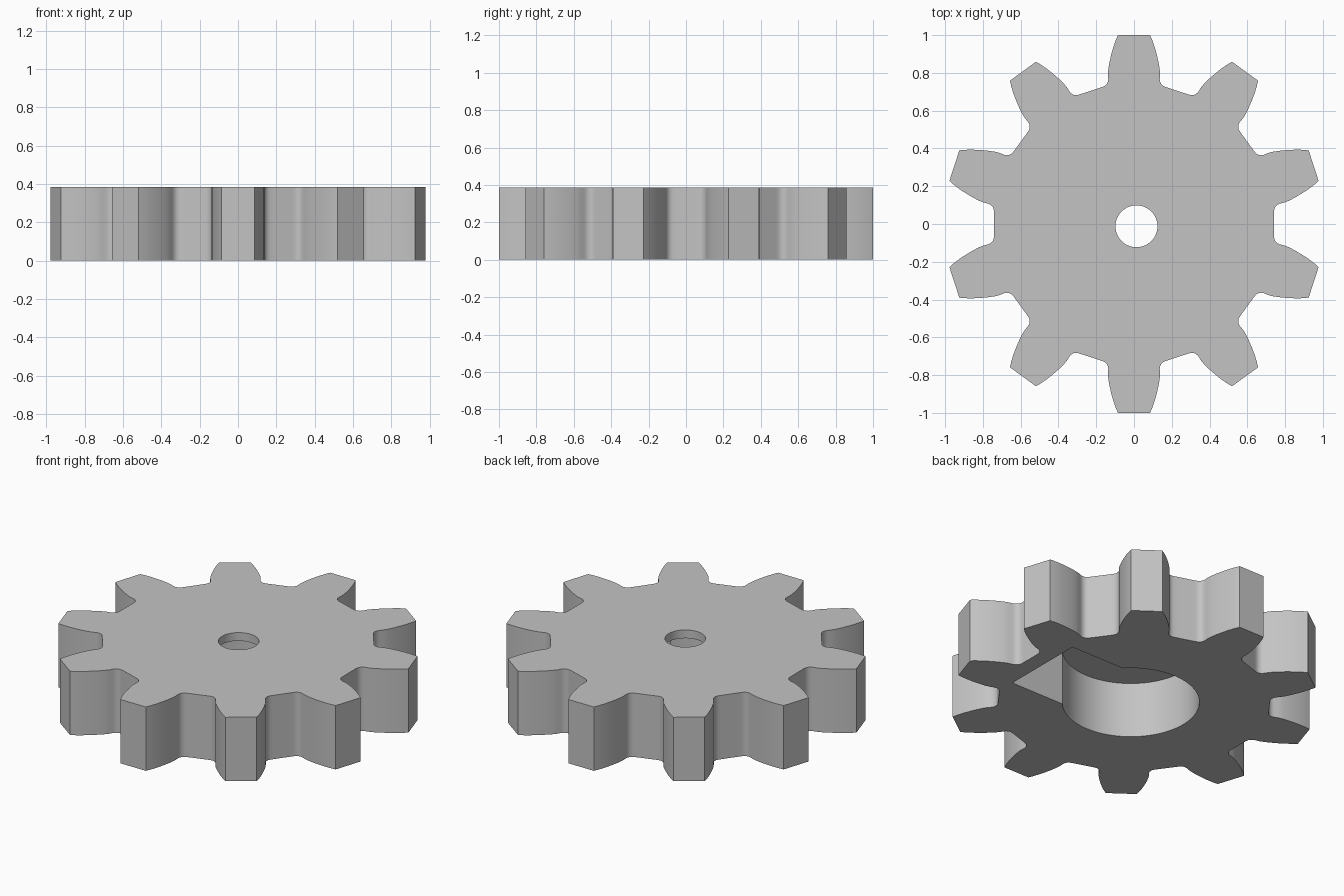
import bpy
import bmesh
from math import cos, sin, pi, radians

cube = bpy.data.objects.get("Cube")
if cube:
    bpy.data.objects.remove(cube)

TEETH, HEIGHT, CEILING = 10, 0.385, 0.335
CENTRE = (0.013, -0.012)

# Half a tooth: (sideways, outward), from tip to root
HALF_TOOTH = [(0.085, 1.0), (0.098, 0.97), (0.11, 0.935), (0.121, 0.895), (0.13, 0.855),
              (0.136, 0.82), (0.138, 0.79), (0.136, 0.768), (0.138, 0.753),
              (0.144, 0.741), (0.153, 0.732), (0.165, 0.726), (0.18, 0.721)]


def prism(name, outline, z0, z1):
    """Closed outline extruded from z0 to z1."""
    bm = bmesh.new()
    face = bm.faces.new([bm.verts.new((x, y, z0)) for x, y in outline])
    top = bmesh.ops.extrude_face_region(bm, geom=[face])["geom"]
    verts = [v for v in top if isinstance(v, bmesh.types.BMVert)]
    bmesh.ops.translate(bm, verts=verts, vec=(0, 0, z1 - z0))
    bmesh.ops.recalc_face_normals(bm, faces=bm.faces)
    mesh = bpy.data.meshes.new(name)
    bm.to_mesh(mesh)
    bm.free()
    obj = bpy.data.objects.new(name, mesh)
    bpy.context.collection.objects.link(obj)
    return obj


def circle(radius, sides):
    return [(CENTRE[0] + radius * cos(2 * pi * i / sides),
             CENTRE[1] + radius * sin(2 * pi * i / sides)) for i in range(sides)]


def cut(target, cutter):
    """Subtract the cutter and remove it."""
    mod = target.modifiers.new("cut", "BOOLEAN")
    mod.operation, mod.solver, mod.object = "DIFFERENCE", "EXACT", cutter
    bpy.context.view_layer.objects.active = target
    bpy.ops.object.modifier_apply(modifier=mod.name)
    bpy.data.objects.remove(cutter)


# Toothed wheel
tooth = [(-s, r) for s, r in reversed(HALF_TOOTH)] + HALF_TOOTH
outline = []
for i in range(TEETH):
    a = -2 * pi * i / TEETH
    outline += [(s * cos(a) - r * sin(a), s * sin(a) + r * cos(a)) for s, r in tooth]
gear = prism("gear_wheel", outline, 0, HEIGHT)

# Round pocket and side slot in the underside, then the shaft hole
cut(gear, prism("round_pocket", circle(0.375, 64), -0.1, CEILING))
slot = [(0.05, -0.265), (0.645, -0.265), (0.645, 0.245), (0.05, 0.245)]
cut(gear, prism("side_slot", slot, -0.1, CEILING))
cut(gear, prism("shaft_hole", circle(0.111, 48), -0.1, HEIGHT + 0.1))

# Plain grey
grey = bpy.data.materials.new("grey")
grey.use_nodes = True
colour = (0.55, 0.55, 0.55, 1)
grey.diffuse_color = colour
grey.node_tree.nodes["Principled BSDF"].inputs["Base Color"].default_value = colour
gear.data.materials.clear()
gear.data.materials.append(grey)

bpy.ops.object.select_all(action="DESELECT")
gear.select_set(True)
bpy.context.view_layer.objects.active = gear
bpy.ops.object.shade_smooth_by_angle(angle=radians(30))
